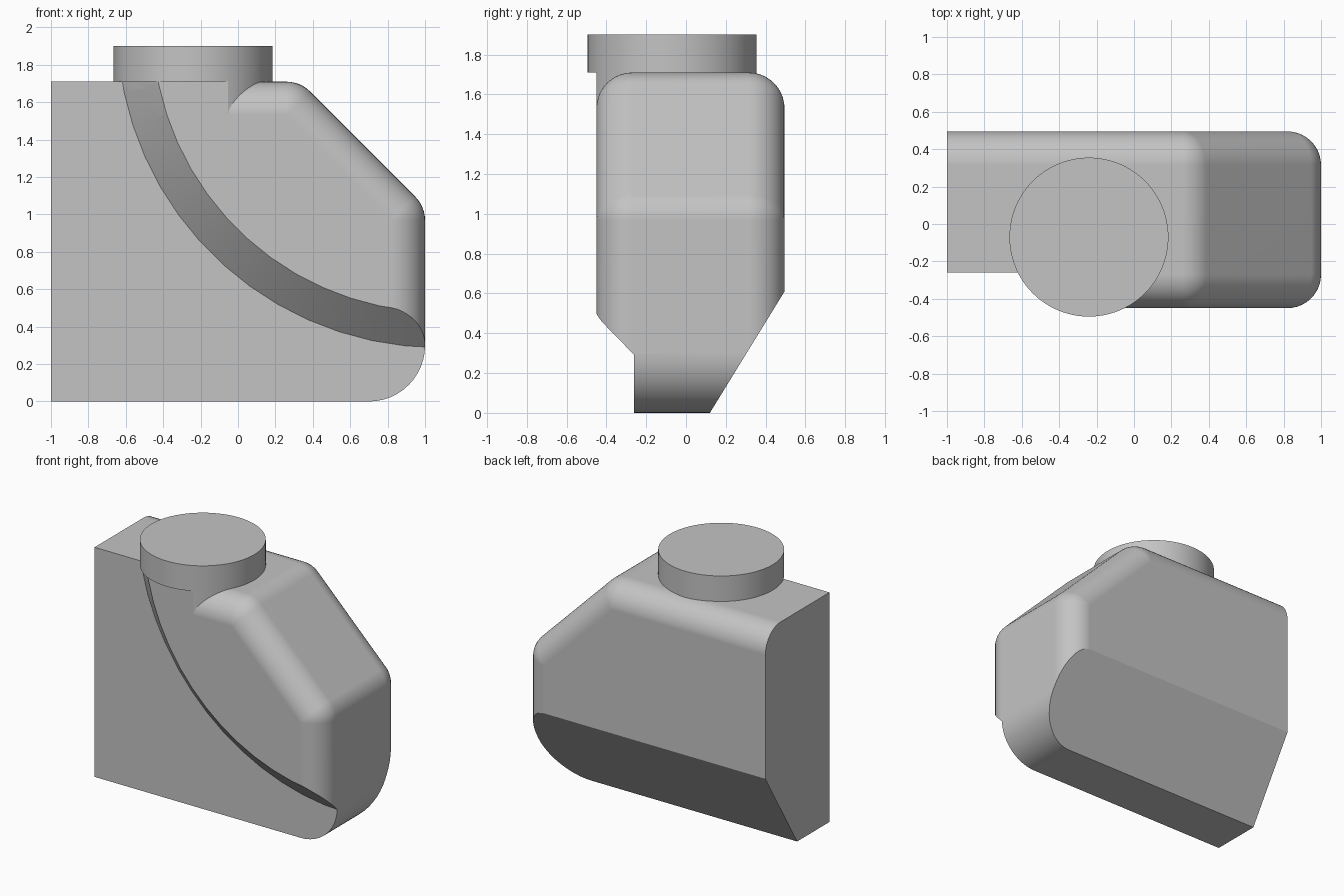
import bpy, bmesh
from math import sin, cos, pi, sqrt

cube = bpy.data.objects.get("Cube")
if cube:
    bpy.data.objects.remove(cube, do_unlink=True)

FRONT, PANEL, BACK, TOP = -0.45, -0.26, 0.495, 1.71
R = 0.18          # edge rounding
STEPS = 10

grey = bpy.data.materials.new("plain grey")
grey.use_nodes = True
grey.diffuse_color = (0.55, 0.55, 0.55, 1)
grey.node_tree.nodes["Principled BSDF"].inputs["Base Color"].default_value = (0.55, 0.55, 0.55, 1)


def loft(name, rings, closed=False):
    """Skin equal-length rings; cap the ends, or join last to first."""
    bm = bmesh.new()
    loops = [[bm.verts.new(p) for p in ring] for ring in rings]
    pairs = list(zip(loops, loops[1:]))
    if closed:
        pairs.append((loops[-1], loops[0]))
    else:
        bm.faces.new(loops[0])
        bm.faces.new(loops[-1])
    n = len(loops[0])
    for a, b in pairs:
        for i in range(n):
            j = (i + 1) % n
            bm.faces.new((a[i], a[j], b[j], b[i]))
    bmesh.ops.recalc_face_normals(bm, faces=bm.faces)
    mesh = bpy.data.meshes.new(name)
    bm.to_mesh(mesh)
    bm.free()
    mesh.materials.append(grey)
    obj = bpy.data.objects.new(name, mesh)
    bpy.context.collection.objects.link(obj)
    return obj


def activate(obj):
    bpy.ops.object.select_all(action='DESELECT')
    obj.select_set(True)
    bpy.context.view_layer.objects.active = obj


def cut(obj, cutter):
    cutter.hide_render = True
    mod = obj.modifiers.new("cut", 'BOOLEAN')
    mod.operation = 'DIFFERENCE'
    mod.solver = 'EXACT'
    mod.object = cutter
    activate(obj)
    bpy.ops.object.modifier_apply(modifier=mod.name)


def finish(obj):
    activate(obj)
    bpy.ops.object.shade_smooth_by_angle(angle=pi / 7)
    mod = obj.modifiers.new("weighted normals", 'WEIGHTED_NORMAL')
    mod.keep_sharp = True


# Body: side outline with a sloped shoulder, shrinking toward front and back
SLOPE = 2.043 - R * sqrt(2)
low = (1 - R, SLOPE - (1 - R))
high = (SLOPE - (TOP - R), TOP - R)


def outline(rho, y):
    pts = [(-1, y, 0), (low[0] + rho, y, 0)]
    for k, (cx, cz) in enumerate((low, high)):
        for s in range(7):
            a = (k + s / 6) * pi / 4
            pts.append((cx + rho * cos(a), y, cz + rho * sin(a)))
    pts.append((-1, y, high[1] + rho))
    return pts


rings = []
for s in range(STEPS + 1):
    a = s / STEPS * pi / 2
    rings.append((max(R * sin(a), 0.002), R * (1 - cos(a))))
body = loft("body", [outline(rho, FRONT + d) for rho, d in rings]
            + [outline(rho, BACK - d) for rho, d in reversed(rings)])


# Conical cutter that recesses the lower front panel
def circle(r, y, n=60):
    return [(1.074 + r * cos(2 * pi * i / n), y, 2.008 + r * sin(2 * pi * i / n))
            for i in range(n)]


front_cutter = loft("front_cutter", [circle(1.72, PANEL), circle(1.38, PANEL - 0.34),
                                     circle(5, PANEL - 0.34), circle(5, PANEL)], closed=True)

# Rounded lower right corner
arc = [(0.7 + 0.3 * sin(i * pi / 24), 0.3 - 0.3 * cos(i * pi / 24)) for i in range(13)]
corner = arc + [(1.2, 0.3), (1.2, -0.2), (0.7, -0.2)]
corner_cutter = loft("corner_cutter", [[(x, y, z) for x, z in corner] for y in (-0.8, 0.8)])

# Slanted lower back
wedge = [(0.045, -0.122), (0.57, 0.732), (0.9, 0.732), (0.9, -0.122)]
back_cutter = loft("back_cutter", [[(x, y, z) for y, z in wedge] for x in (-1.2, 1.2)])

for cutter in (front_cutter, corner_cutter, back_cutter):
    cut(body, cutter)
finish(body)


# Cap on top, and the neck under it that fills the rounded front edge
def disc(z, limit, n=96):
    return [(-0.241 + 0.425 * cos(2 * pi * i / n),
             max(-0.07 + 0.425 * sin(2 * pi * i / n), limit), z) for i in range(n)]


neck = loft("neck", [disc(z, FRONT) for z in (TOP - R, TOP)])
cut(neck, front_cutter)
finish(neck)
cap = loft("cap", [disc(z, -1) for z in (TOP, 1.9)])
finish(cap)

for cutter in (front_cutter, corner_cutter, back_cutter):
    bpy.data.objects.remove(cutter, do_unlink=True)
